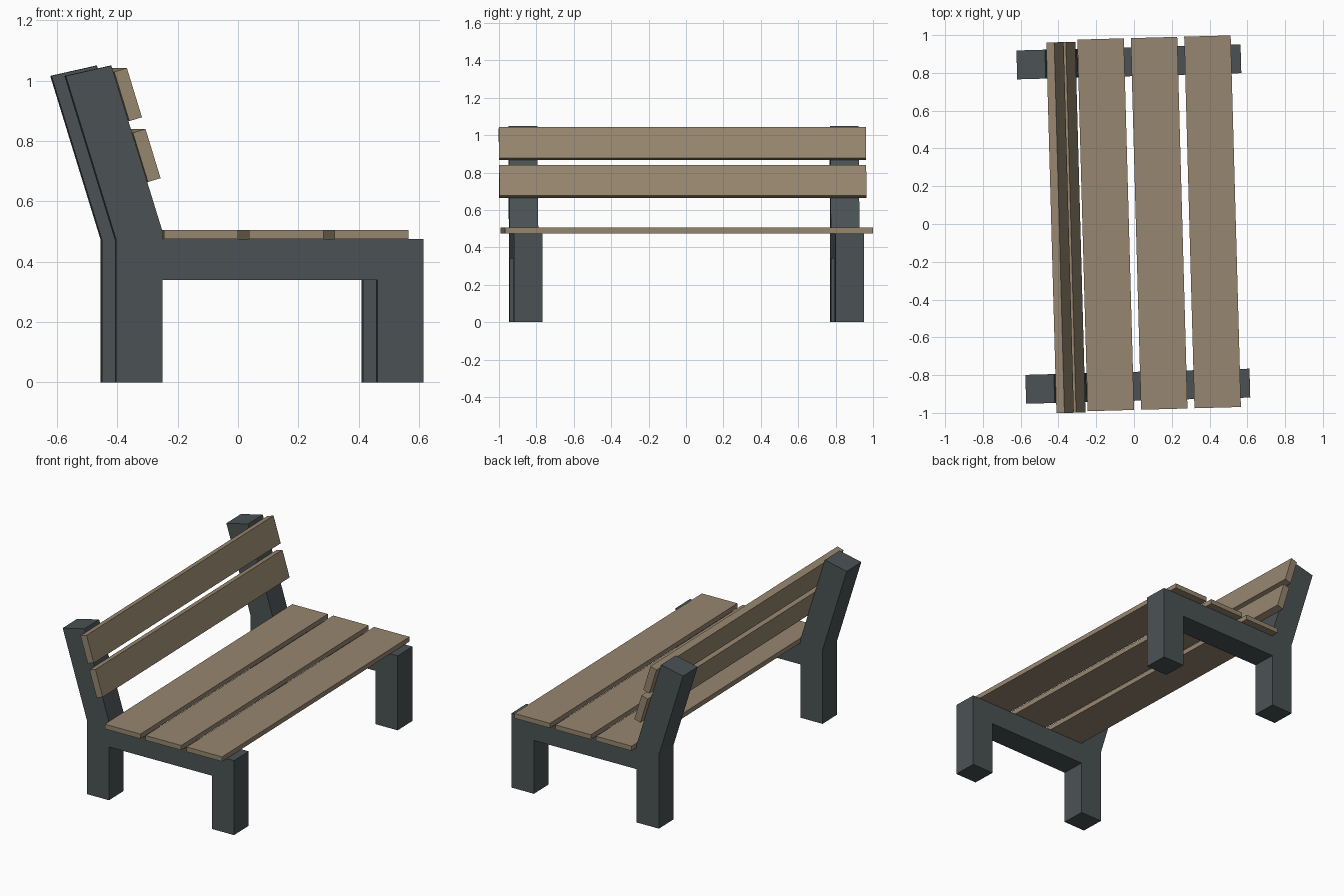
import bpy, bmesh
from math import sin, cos, radians, tan
from mathutils import Matrix

if "Cube" in bpy.data.objects:
    bpy.data.objects.remove(bpy.data.objects["Cube"])

TURN = Matrix.Rotation(radians(1.58), 4, 'Z')   # whole bench is turned slightly
LEAN = radians(17)


def material(name, color):
    m = bpy.data.materials.new(name)
    m.diffuse_color = color
    m.use_nodes = True
    m.node_tree.nodes["Principled BSDF"].inputs["Base Color"].default_value = m.diffuse_color
    return m


wood = material("wood", (0.31, 0.24, 0.16, 1))
metal = material("dark_metal", (0.07, 0.085, 0.09, 1))


def extrude_profile(name, points, y0, y1, mat):
    """Extrude an x-z outline from y0 to y1."""
    bm = bmesh.new()
    face = bm.faces.new([bm.verts.new((x, y0, z)) for x, z in points])
    side = bmesh.ops.extrude_face_region(bm, geom=[face])
    moved = [v for v in side["geom"] if isinstance(v, bmesh.types.BMVert)]
    bmesh.ops.translate(bm, verts=moved, vec=(0, y1 - y0, 0))
    bmesh.ops.recalc_face_normals(bm, faces=bm.faces)
    bm.transform(TURN)
    mesh = bpy.data.meshes.new(name)
    bm.to_mesh(mesh)
    bm.free()
    mesh.materials.append(mat)
    obj = bpy.data.objects.new(name, mesh)
    bpy.context.collection.objects.link(obj)
    return obj


# side frames: rear leg with leaning post, seat rail and front leg in one outline
frame = [(-0.43, 0), (-0.276, 0), (-0.276, 0.34), (0.436, 0.34), (0.436, 0),
         (0.59, 0), (0.59, 0.475), (-0.276, 0.475), (-0.276, 0.50),
         (-0.446, 1.05), (-0.597, 1.016), (-0.43, 0.473)]
for name, y in (("near_side_frame", -0.859), ("far_side_frame", 0.859)):
    extrude_profile(name, frame, y - 0.0765, y + 0.0765, metal)

# seat planks
for i in range(3):
    x0 = -0.273 + i * 0.283
    x1 = x0 + 0.246
    extrude_profile(f"seat_plank_{i + 1}",
                    [(x0, 0.475), (x1, 0.475), (x1, 0.505), (x0, 0.505)],
                    -0.984, 0.984, wood)

# backrest slats, resting on the leaning posts
width, thick = 0.171, 0.044
for name, z in (("lower_back_slat", 0.664), ("upper_back_slat", 0.866)):
    x = -0.276 - (z - 0.50) * tan(LEAN)
    up = (-sin(LEAN) * width, cos(LEAN) * width)
    out = (cos(LEAN) * thick, sin(LEAN) * thick)
    extrude_profile(name,
                    [(x, z), (x + out[0], z + out[1]),
                     (x + out[0] + up[0], z + out[1] + up[1]),
                     (x + up[0], z + up[1])],
                    -0.990, 0.973, wood)
